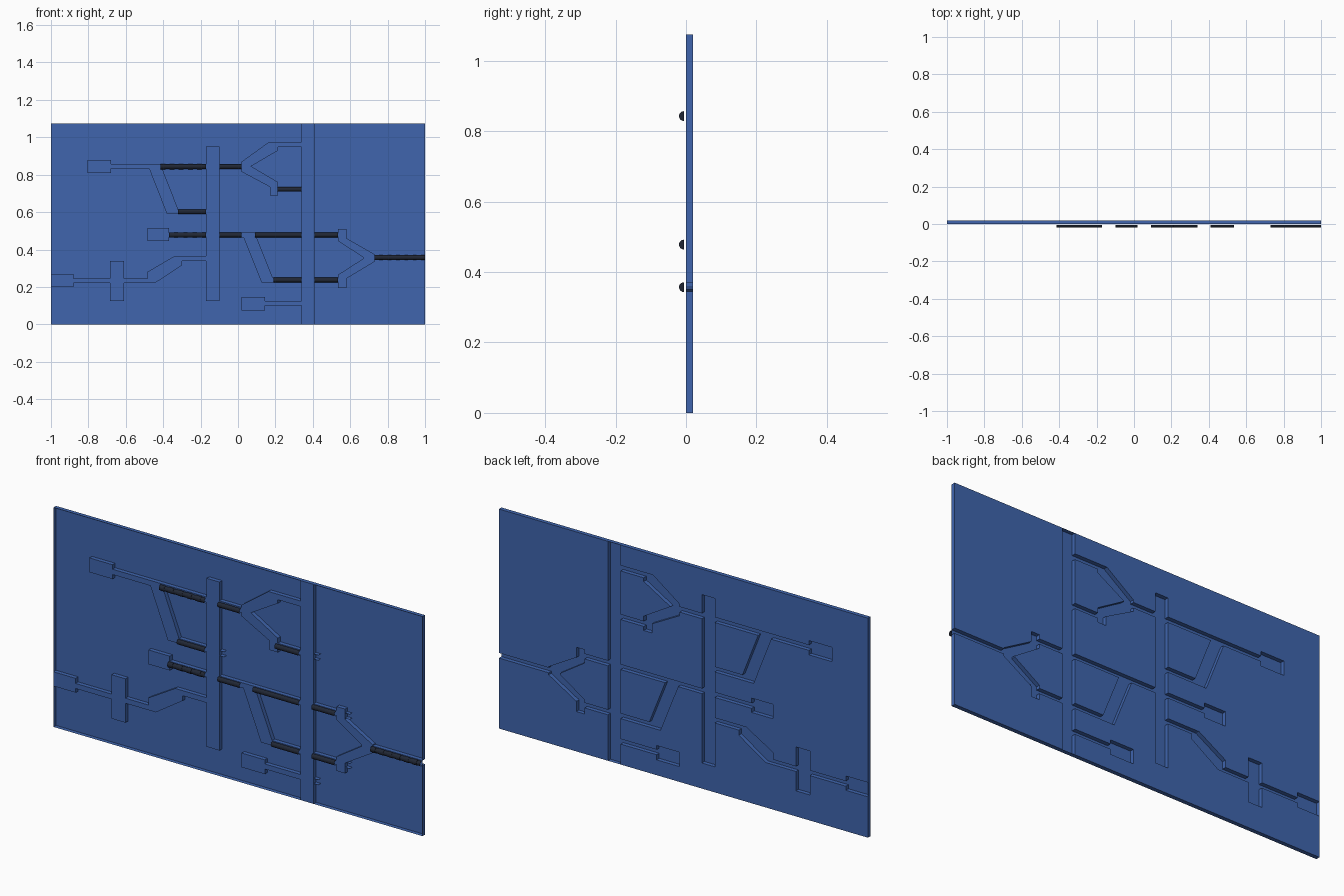
import bpy, bmesh, math
from mathutils import Vector
from mathutils.geometry import delaunay_2d_cdt

if "Cube" in bpy.data.objects:
    bpy.data.objects.remove(bpy.data.objects["Cube"])

H = 1.075            # panel height
BACK, FRONT = 0.02, 0.0


def material(name, color):
    m = bpy.data.materials.new(name)
    m.diffuse_color = color
    m.use_nodes = True
    m.node_tree.nodes["Principled BSDF"].inputs["Base Color"].default_value = m.diffuse_color
    return m


BLUE = material("blue", (0.05, 0.13, 0.42, 1))
DARK = material("dark", (0.015, 0.02, 0.035, 1))


def finish(name, bm, mat):
    me = bpy.data.meshes.new(name)
    bm.to_mesh(me)
    bm.free()
    me.materials.append(mat)
    ob = bpy.data.objects.new(name, me)
    bpy.context.collection.objects.link(ob)
    return ob


def rect(x0, x1, z0, z1):
    return [(x0, z0), (x1, z0), (x1, z1), (x0, z1)]


# raised corridors, shafts and rooms, as outlines in x, z
shapes = [
    rect(-.805, -.68, .81, .88), rect(-.68, .06, .832, .858),      # upper room and corridor
    [(-.48, .845), (-.41, .845), (-.31, .59), (-.38, .59)],        # upper ramp
    rect(-.38, -.17, .59, .615),
    rect(-.17, -.10, .125, .95),                                   # short shaft
    rect(.34, .41, 0, H),                                          # full-height shaft
    [(.02, .87), (.165, .975), (.34, .975), (.34, .948),           # upper fork
     (.215, .948), (.215, .93), (.07, .845), (.215, .76),
     (.215, .69), (.17, .69), (.17, .735), (.02, .815)],
    rect(.17, .34, .71, .735),
    rect(-.485, -.37, .445, .515), rect(-.37, .54, .465, .49),     # middle room and corridor
    [(.025, .475), (.095, .475), (.195, .225), (.125, .225)],      # middle ramp
    rect(.125, .54, .225, .25),
    [(.535, .51), (.58, .51), (.58, .46), (.73, .375),             # right fork
     (.73, .335), (.58, .245), (.58, .195), (.535, .195),
     (.535, .265), (.675, .355), (.535, .445)],
    rect(.67, 1, .345, .37),
    rect(.02, .145, .075, .145), rect(.145, .34, .10, .125),       # lower room
    rect(-1, -.88, .20, .27), rect(-.88, -.48, .22, .245),         # left entry
    rect(-.685, -.61, .125, .34),
    [(-.485, .22), (-.485, .28), (-.34, .365), (-.17, .365),       # left steps
     (-.17, .34), (-.30, .34), (-.30, .315), (-.445, .22)],
]


def build_panel():
    pts, faces = [], []
    for poly in [rect(-1, 1, 0, H)] + shapes:
        area = sum(a[0] * b[1] - b[0] * a[1] for a, b in zip(poly, poly[1:] + poly[:1]))
        if area < 0:
            poly = poly[::-1]
        faces.append(list(range(len(pts), len(pts) + len(poly))))
        pts += [Vector(p) for p in poly]
    out = delaunay_2d_cdt(pts, [], faces, 1, 1e-5)
    verts, tris, orig = out[0], out[2], out[5]
    bm = bmesh.new()
    cache = {}

    def v(i, y):
        if (i, y) not in cache:
            cache[i, y] = bm.verts.new((verts[i].x, y, verts[i].y))
        return cache[i, y]

    # backdrop and raised covers
    sides = {}
    for tri, src in zip(tris, orig):
        y = FRONT if any(s > 0 for s in src) else BACK
        bm.faces.new([v(i, y) for i in tri])
        for a, b in zip(tri, tri[1:] + tri[:1]):
            sides.setdefault(frozenset((a, b)), []).append((y, a, b))
    # walls where the level changes, and the outer rim
    for uses in sides.values():
        y, a, b = uses[0]
        mid = (verts[a] + verts[b]) / 2
        if len(uses) == 1:
            if mid.x > .999 and .345 < mid.y < .37:
                continue                                           # open exit
        elif y == uses[1][0]:
            continue
        elif y == BACK:
            y, a, b = uses[1]
        bm.faces.new([v(a, BACK), v(b, BACK), v(b, FRONT), v(a, FRONT)])
    return finish("panel", bm, BLUE)


build_panel()


def half_tube(name, x0, x1, z, r, cap=False, n=8):
    bm = bmesh.new()
    rings = []
    for x in (x0, x1):
        rings.append([bm.verts.new((x, -.006 - r * math.sin(math.pi * i / n),
                                    z + r * math.cos(math.pi * i / n))) for i in range(n + 1)])
    for i in range(n):
        bm.faces.new([rings[0][i], rings[0][i + 1], rings[1][i + 1], rings[1][i]])
    if cap:
        bm.faces.new(rings[0])
        bm.faces.new(rings[1][::-1])
    return finish(name, bm, DARK)


# half-round pipes: x start, x end, z, ribbed or plain
pipes = [(-.415, -.17, .843, 1), (-.10, .02, .843, 0), (.21, .34, .722, 0),
         (-.32, -.17, .602, 0), (-.37, -.17, .478, 1), (-.10, .02, .478, 0),
         (.09, .34, .478, 0), (.41, .535, .478, 0), (.19, .34, .237, 0),
         (.41, .535, .237, 0), (.73, 1.0, .357, 1)]
for x0, x1, z, ribbed in pipes:
    half_tube("pipe", x0, x1, z, .0125)
    if ribbed:
        n = round((x1 - x0) / .045)
        step = (x1 - x0) / n
        for k in range(n):
            half_tube("pipe_rib", x0 + k * step, x0 + (k + .55) * step, z, .014, True)


# thin corridor wall ends poking past the shafts
def wall_end(x0, x1, z):
    bm = bmesh.new()
    bm.faces.new([bm.verts.new(p) for p in
                  ((x0, 0, z), (x1, 0, z), (x1, .02, z), (x0, .02, z))])
    finish("wall_end", bm, BLUE)


for x, z in [(-.10, .602), (.41, .722), (.41, .112), (.41, .478),
             (.41, .237), (.58, .478), (.58, .237)]:
    for s in (-.0125, .0125):
        wall_end(x, x + .025, z + s)
